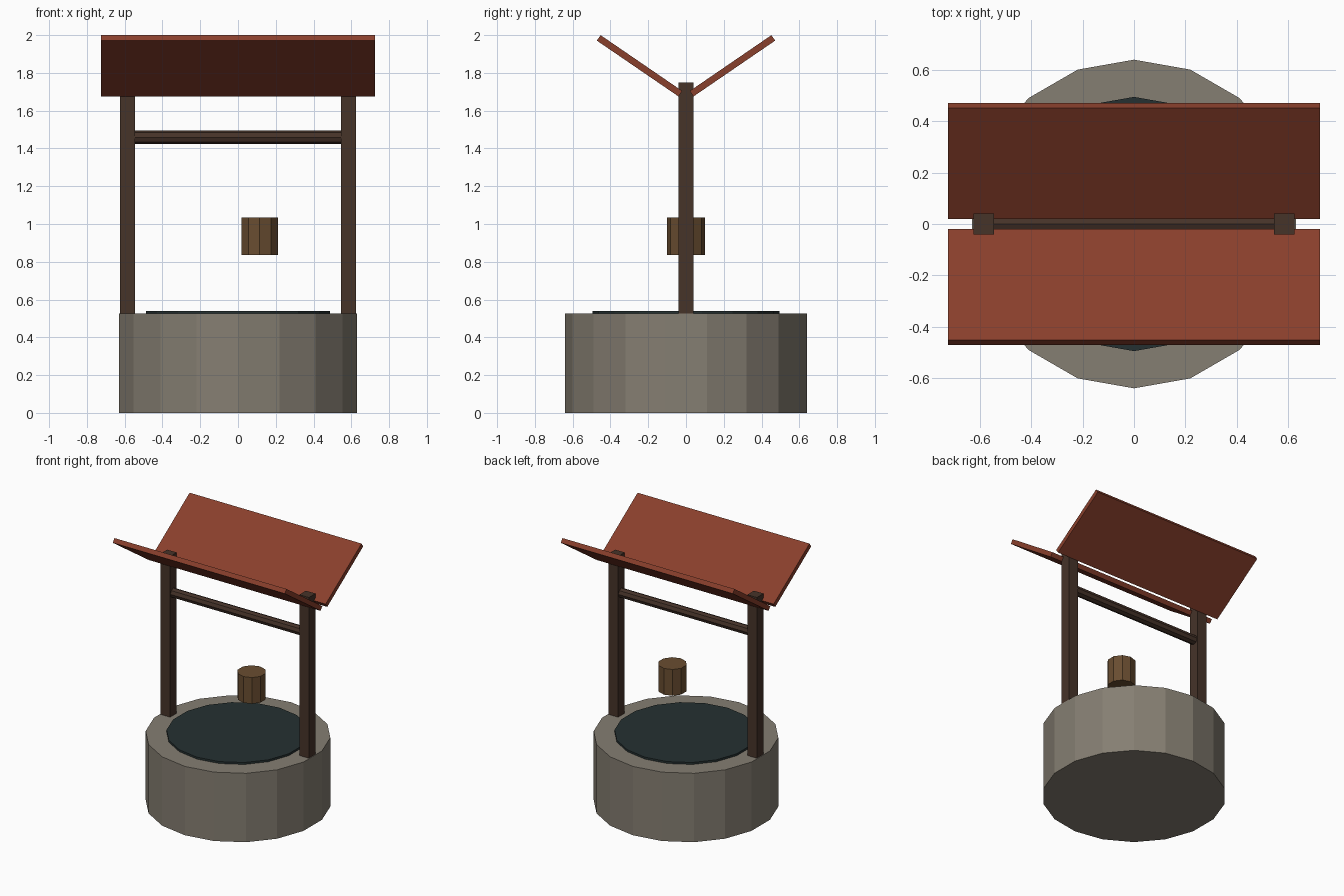
import bpy, math

if "Cube" in bpy.data.objects:
    bpy.data.objects.remove(bpy.data.objects["Cube"])


def material(name, rgb):
    m = bpy.data.materials.new(name)
    m.diffuse_color = (*rgb, 1.0)
    m.use_nodes = True
    m.node_tree.nodes["Principled BSDF"].inputs["Base Color"].default_value = m.diffuse_color
    return m


STONE = material("grey_stone", (0.235, 0.209, 0.168))
WATER = material("dark_water", (0.0185, 0.03, 0.031))
TIMBER = material("dark_timber", (0.061, 0.033, 0.022))
ROOF = material("red_roof", (0.25, 0.05, 0.025))
OAK = material("bucket_wood", (0.141, 0.074, 0.030))


def finish(name, mat):
    ob = bpy.context.object
    ob.name = name
    ob.data.materials.append(mat)
    return ob


def cylinder(name, mat, sides, radius, depth, loc, rot=(0, 0, 0)):
    bpy.ops.mesh.primitive_cylinder_add(vertices=sides, radius=radius, depth=depth,
                                        location=loc, rotation=rot)
    return finish(name, mat)


def box(name, mat, size, loc, rot=(0, 0, 0)):
    bpy.ops.mesh.primitive_cube_add(size=1, location=loc, rotation=rot)
    bpy.context.object.scale = size
    return finish(name, mat)


# Stone drum with the water disc standing just above its rim
cylinder("stone_base", STONE, 18, 0.64, 0.525, (0, 0, 0.2625))
cylinder("water", WATER, 18, 0.495, 0.04, (0, 0, 0.52))

# Upright posts and the winding bar between them
for side, label in ((-1, "left"), (1, "right")):
    box(f"{label}_post", TIMBER, (0.08, 0.08, 1.25), (side * 0.585, 0, 1.125))
cylinder("winding_bar", TIMBER, 8, 0.035, 1.17, (0, 0, 1.459), (0, math.pi / 2, 0))

# Bucket
cylinder("bucket", OAK, 10, 0.101, 0.20, (0.115, 0, 0.935))

# Two roof panels rising outward in a V
for side, label in ((-1, "front"), (1, "back")):
    box(f"{label}_roof_panel", ROOF, (1.45, 0.524, 0.035),
        (0, side * 0.246, 1.8375), (side * 0.6, 0, 0))
